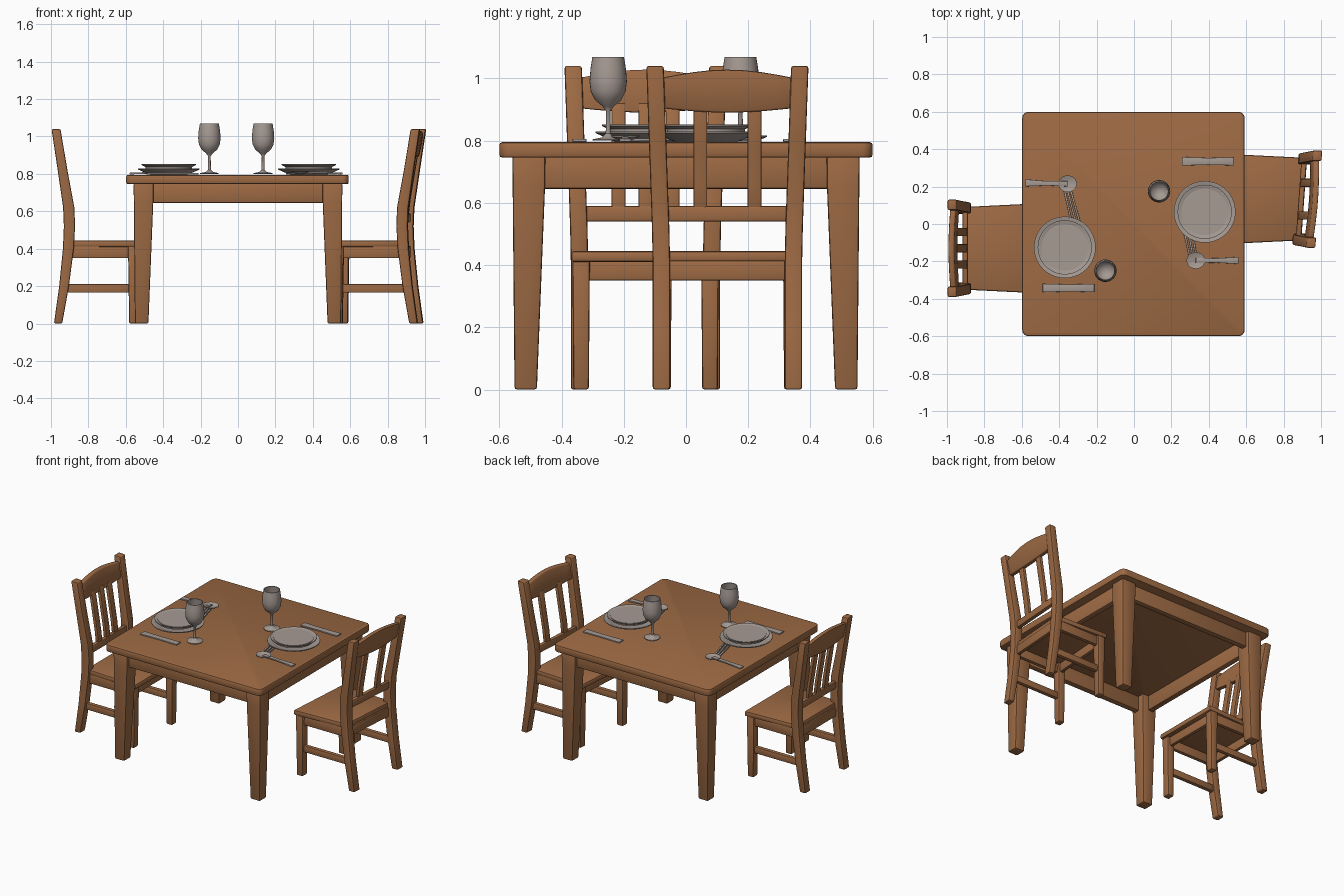
import bpy, bmesh
from math import sin, cos, pi, radians
from mathutils import Matrix, Vector

cube = bpy.data.objects.get("Cube")
if cube:
    bpy.data.objects.remove(cube, do_unlink=True)


def material(name, rgb):
    m = bpy.data.materials.new(name)
    m.use_nodes = True
    m.diffuse_color = (*rgb, 1)
    m.node_tree.nodes["Principled BSDF"].inputs["Base Color"].default_value = (*rgb, 1)
    return m


WOOD = material("warm wood", (0.34, 0.145, 0.058))
GREY = material("pale grey", (0.38, 0.325, 0.295))
HERE = Matrix.Identity(4)


def finish(bm, name, mat, place=HERE, bevel=0.0):
    """Bevel sharp edges, place the part and shade it."""
    bmesh.ops.recalc_face_normals(bm, faces=bm.faces)
    if bevel:
        sharp = [e for e in bm.edges if e.calc_face_angle(0) > 0.6]
        bmesh.ops.bevel(bm, geom=sharp, offset=bevel, segments=2, profile=0.5, affect='EDGES')
    bm.transform(place)
    me = bpy.data.meshes.new(name)
    bm.to_mesh(me)
    bm.free()
    me.materials.append(mat)
    ob = bpy.data.objects.new(name, me)
    bpy.context.collection.objects.link(ob)
    bpy.ops.object.select_all(action='DESELECT')
    ob.select_set(True)
    bpy.context.view_layer.objects.active = ob
    bpy.ops.object.shade_smooth_by_angle(angle=radians(40))
    return ob


def loft(name, rings, mat=WOOD, place=HERE, bevel=0.008):
    """Skin equal-length rings of points, with capped ends."""
    bm = bmesh.new()
    loops = [[bm.verts.new(p) for p in ring] for ring in rings]
    for a, b in zip(loops, loops[1:]):
        for i in range(len(a)):
            j = (i + 1) % len(a)
            bm.faces.new((a[i], a[j], b[j], b[i]))
    bm.faces.new(loops[0])
    bm.faces.new(loops[-1])
    return finish(bm, name, mat, place, bevel)


def rect(x, y, z, hx, hy):
    """Horizontal rectangle ring."""
    return [(x - hx, y - hy, z), (x + hx, y - hy, z), (x + hx, y + hy, z), (x - hx, y + hy, z)]


def box(name, x0, x1, y0, y1, z0, z1, **kw):
    x, y, hx, hy = (x0 + x1) / 2, (y0 + y1) / 2, (x1 - x0) / 2, (y1 - y0) / 2
    return loft(name, [rect(x, y, z0, hx, hy), rect(x, y, z1, hx, hy)], **kw)


def lathe(name, profile, place, steps=32):
    """Turn a closed (radius, z) profile around z."""
    bm = bmesh.new()
    vs = [bm.verts.new((r, 0, z)) for r, z in profile]
    es = [bm.edges.new(p) for p in zip(vs, vs[1:])]
    bmesh.ops.spin(bm, geom=vs + es, cent=(0, 0, 0), axis=(0, 0, 1), angle=2 * pi, steps=steps)
    bmesh.ops.remove_doubles(bm, verts=bm.verts, dist=0.0004)
    return finish(bm, name, GREY, place)


# Table: rounded top, apron and legs tapered on the inside
bm = bmesh.new()
bmesh.ops.create_cube(bm, size=1, matrix=Matrix.Translation((-0.003, 0, 0.77)) @ Matrix.Diagonal((1.19, 1.2, 0.05, 1)))
upright = [e for e in bm.edges if abs(e.verts[0].co.z - e.verts[1].co.z) > 0.01]
bmesh.ops.bevel(bm, geom=upright, offset=0.035, segments=4, profile=0.5, affect='EDGES')
finish(bm, "table_top", WOOD, bevel=0.01)
for s in (-1, 1):
    side = "left" if s > 0 else "right"
    face = "back" if s > 0 else "front"
    box("table_apron_" + face, -0.47, 0.47, s * 0.515 - 0.02, s * 0.515 + 0.02, 0.645, 0.75)
    box("table_apron_" + side, s * 0.515 - 0.02, s * 0.515 + 0.02, -0.47, 0.47, 0.645, 0.75)
    for t in (-1, 1):
        loft("table_leg_" + side + ("_back" if t > 0 else "_front"),
             [rect(s * 0.515, t * 0.515, 0, 0.036, 0.036),
              rect(s * 0.505, t * 0.505, 0.65, 0.052, 0.052),
              rect(s * 0.505, t * 0.505, 0.75, 0.053, 0.053)])


# Chair, with its back towards -x
POST = [(-0.962, 0, 0.022), (-0.93, 0.2, 0.026), (-0.907, 0.4, 0.029), (-0.901, 0.52, 0.03),
        (-0.905, 0.62, 0.03), (-0.938, 0.82, 0.026), (-0.973, 1.04, 0.024)]


def chair(label, place, slats):
    def part(name):
        return label + "_" + name
    loft(part("seat"), [[(-0.91, y * 0.92, z), (-0.52, y, z), (-0.52, -y, z), (-0.91, -y * 0.92, z)]
                        for y, z in ((0.24, 0.41), (0.24, 0.445))], place=place, bevel=0.01)
    for s in (-1, 1):
        end = "_a" if s < 0 else "_b"
        # Curved back post, leaning outwards towards the top
        loft(part("back_post" + end),
             [rect(x, s * (0.212 + 0.035 * max(0, z - 0.45)), z, h, 0.028) for x, z, h in POST], place=place)
        loft(part("front_leg" + end), [rect(-0.56, s * 0.207, 0, 0.022, 0.025),
                                       rect(-0.56, s * 0.207, 0.415, 0.028, 0.028)], place=place)
        for what, z0, z1, t in (("stretcher", 0.165, 0.21, 0.014), ("seat_rail", 0.35, 0.415, 0.013)):
            y = s * 0.207
            box(part(what + end), -0.915, -0.56, y - t, y + t, z0, z1, place=place, bevel=0.005)
    box(part("front_rail"), -0.575, -0.55, -0.2, 0.2, 0.35, 0.415, place=place)
    box(part("rear_rail"), -0.918, -0.893, -0.2, 0.2, 0.35, 0.415, place=place)
    box(part("lower_back_rail"), -0.917, -0.888, -0.21, 0.21, 0.54, 0.59, place=place)
    # Arched, slightly bowed top rail
    rings = []
    for i in range(9):
        y = -0.22 + 0.055 * i
        arch = cos(y / 0.22 * pi / 2)
        x, low, high = -0.95 - 0.01 * arch, 0.905 - 0.015 * arch, 1.0 + 0.028 * arch
        rings.append([(x - 0.013, y, low), (x + 0.017, y, low), (x - 0.003, y, high), (x - 0.033, y, high)])
    loft(part("top_rail"), rings, place=place, bevel=0.006)
    for i in range(slats):
        y = -0.087 + 0.174 * i / (slats - 1)
        loft(part("slat_%d" % (i + 1)), [rect(x, y, z, 0.011, 0.022) for x, z in
             ((-0.902, 0.57), (-0.912, 0.66), (-0.932, 0.78), (-0.955, 0.92))], place=place, bevel=0.004)


chair("right_chair", Matrix.Translation((0, -0.13, 0)), 3)
skew = Matrix.Identity(4)
skew[0][1] = 0.07
chair("left_chair", Matrix.Translation((-0.008, 0.133, 0)) @ skew @ Matrix.Rotation(pi, 4, 'Z'), 2)


# Tableware
PLATE = [(0, 0), (0.6, 0), (0.7, 0.2), (1, 0.85), (1, 1), (0.96, 1), (0.72, 0.5), (0.66, 0.4), (0, 0.4)]
GLASS = [(0, 0.8), (0.05, 0.8), (0.05, 0.804), (0.02, 0.81), (0.008, 0.822), (0.007, 0.895), (0.018, 0.91),
         (0.042, 0.93), (0.056, 0.958), (0.06, 0.99), (0.057, 1.03), (0.051, 1.068), (0.047, 1.068),
         (0.053, 1.03), (0.056, 0.99), (0.052, 0.96), (0.038, 0.935), (0, 0.917)]
SPOON = [(0, 0), (0.02, 0.001), (0.045, 0.012), (0.045, 0.016), (0.02, 0.006), (0, 0.005)]


def strip(name, a, b, half_a, half_b, z0, z1):
    """Thin flat bar between two points on the table, with a narrow middle."""
    a, b = Vector(a), Vector(b)
    d = (b - a).normalized()
    n = Vector((-d.y, d.x))
    rings = []
    for t, h in ((0, half_a), (0.5, min(half_a, half_b) * 0.85), (1, half_b)):
        c, z = a.lerp(b, t), z0 + (z1 - z0) * t
        p, q = c - n * h, c + n * h
        rings.append([(p.x, p.y, z), (q.x, q.y, z), (q.x, q.y, z + 0.009), (p.x, p.y, z + 0.009)])
    loft(name, rings, mat=GREY, bevel=0.002)


def setting(label, plate, glass, knife, spoon, handle_end, fork):
    at = Matrix.Translation
    lathe(label + "_dinner_plate", [(r * 0.165, 0.795 + z * 0.034) for r, z in PLATE], at((*plate, 0)), 40)
    lathe(label + "_side_plate", [(r * 0.145, 0.818 + z * 0.034) for r, z in PLATE], at((*plate, 0)), 40)
    # Flat centre of the top plate
    lathe(label + "_plate_centre", [(0, 0.83), (0.125, 0.83), (0.125, 0.848), (0, 0.848)], at((*plate, 0)), 40)
    lathe(label + "_wine_glass", GLASS, at((*glass, 0)))
    strip(label + "_knife", (knife[0] - 0.138, knife[1]), (knife[0] + 0.138, knife[1]), 0.023, 0.022, 0.796, 0.796)
    lathe(label + "_spoon_bowl", SPOON, at((*spoon, 0.8)) @ Matrix.Diagonal((1.1, 1, 1, 1)), 20)
    strip(label + "_spoon_handle", spoon, handle_end, 0.014, 0.019, 0.806, 0.797)
    # Fork lying from the spoon towards the plate
    for i in (-1, 0, 1):
        strip(label + "_fork_tine_%d" % (i + 2), (fork[0][0] + i * 0.016, fork[0][1]),
              (fork[1][0] + i * 0.022, fork[1][1]), 0.006, 0.006, 0.797, 0.8)


setting("right", (-0.37, -0.125), (-0.153, -0.25), (-0.35, -0.342), (-0.355, 0.215), (-0.58, 0.22),
        ((-0.36, 0.2), (-0.31, 0.0)))
setting("left", (0.378, 0.065), (0.134, 0.175), (0.395, 0.335), (0.33, -0.195), (0.56, -0.195),
        ((0.32, -0.2), (0.29, -0.04)))
